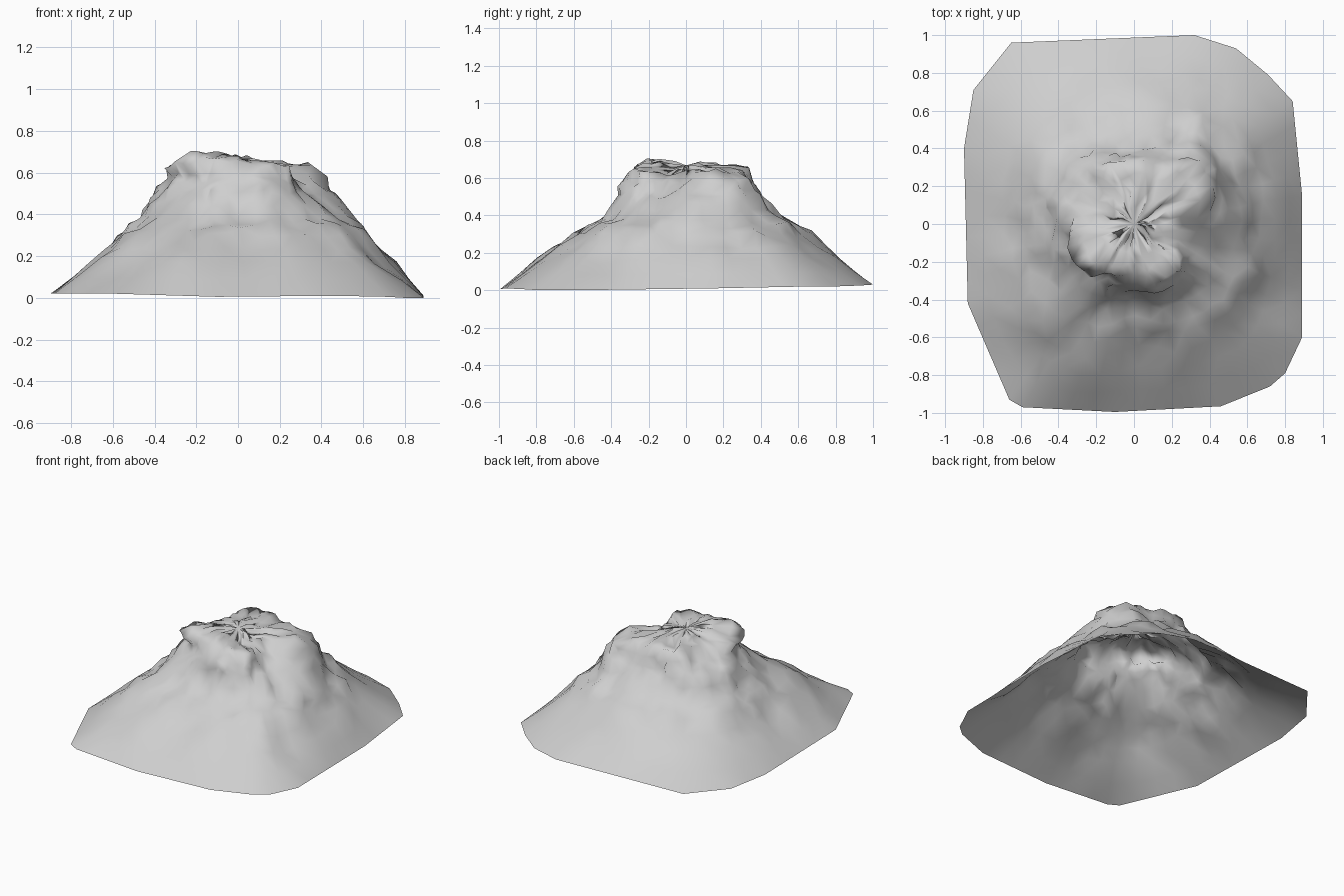
import bpy, bmesh, math, random
from mathutils import Vector, noise

if "Cube" in bpy.data.objects:
    bpy.data.objects.remove(bpy.data.objects["Cube"])

random.seed(4)

# Skirt corners of the mound, counter-clockwise (x, y, z)
SKIRT = [(.89, .15, .01), (.84, .65, .02), (.71, .79, .02), (.54, .93, .025),
         (.32, 1.0, .03), (-.65, .96, .03), (-.85, .71, .025), (-.90, .40, .02),
         (-.88, -.42, .02), (-.66, -.93, .02), (-.59, -.97, .02), (-.10, -.995, .005),
         (.46, -.965, .01), (.72, -.86, .005), (.80, -.79, 0), (.89, -.60, 0)]

# Contour radii every 22.5 degrees from +x, keyed by height
CONTOURS = {
    .17: (.75, .78, .85, .84, .82, .80, .82, .74, .69, .75, .84, .85, .76, .81, .86, .78),
    .30: (.63, .65, .69, .69, .68, .64, .62, .58, .56, .59, .71, .67, .53, .62, .67, .66),
    .38: (.55, .57, .58, .55, .50, .50, .50, .48, .47, .48, .53, .49, .44, .48, .51, .53),
    .50: (.42, .51, .51, .43, .39, .41, .42, .43, .41, .38, .36, .36, .36, .39, .39, .38),
    .58: (.25, .47, .46, .39, .36, .36, .34, .36, .33, .32, .31, .30, .32, .36, .34, .24),
    .635: (.15, .38, .36, .34, .35, .34, .24, .23, .32, .37, .37, .31, .27, .34, .33, .16)}

# Local rock features: x, y, width, height change
FEATURES = [(.67, -.44, .08, -.04), (.60, -.26, .07, .03), (.72, -.22, .05, -.03),
            (-.66, -.47, .06, .03), (-.30, -.58, .09, -.04), (-.15, -.47, .06, -.03),
            (.30, -.48, .06, -.03), (0, -.55, .07, .03), (.43, .55, .06, .03),
            (.44, .65, .05, -.03), (-.05, .67, .09, .02), (-.50, -.38, .07, .02),
            (-.40, -.08, .06, -.03), (-.42, .22, .06, .02), (-.62, -.10, .08, -.02)]

# Summit features on the plateau: a high slab, a ridge and an eastern hollow
SUMMIT = [(-.13, -.16, .17, .065), (0, .10, .12, .035), (.08, .28, .09, .015),
          (.21, -.08, .10, -.05), (.16, -.28, .06, .02), (-.27, .12, .08, -.05)]


def bumps(p, table):
    return sum(h * math.exp(-((p.x - x) ** 2 + (p.y - y) ** 2) / (w * w))
               for x, y, w, h in table)


def contour_radius(row, angle):
    t = (angle / (math.tau / 16)) % 16
    i, f = int(t), t % 1
    f = f * f * (3 - 2 * f)
    return row[i % 16] * (1 - f) + row[(i + 1) % 16] * f


def crag(p):
    """Irregular rock displacement, strongest on the upper slopes."""
    k = min(1, max(0, (p.z - .10) / .2))
    n = noise.noise_vector(p * 6) + .8 * noise.noise_vector(p * 13 + Vector((3, 1, 7)))
    j = Vector([random.uniform(-1, 1) for _ in range(3)])
    lift = bumps(p, FEATURES) if .03 < p.z < .55 else 0
    return p + (n * .025 + j * .012) * k + Vector((0, 0, lift))


# Skirt points, with long spans divided
skirt = []
for a, b in zip(SKIRT, SKIRT[1:] + SKIRT[:1]):
    a, b = Vector(a), Vector(b)
    span = (math.atan2(b.y, b.x) - math.atan2(a.y, a.x)) % math.tau
    steps = max(1, round(span / math.radians(7)))
    skirt += [a.lerp(b, k / steps) for k in range(steps)]

# Each column climbs from the skirt through the contours to the summit
bm = bmesh.new()
columns = []
for s in skirt:
    ang = math.atan2(s.y, s.x)
    d = Vector((math.cos(ang), math.sin(ang), 0))
    keys = [s] + [d * contour_radius(r, ang) + Vector((0, 0, z))
                  for z, r in CONTOURS.items()]
    rim = keys[-1].copy()
    keys[-1].z += .5 * bumps(rim, SUMMIT)
    for f in (.76, .5, .25):      # summit plateau
        q = rim * f
        keys.append(Vector((q.x, q.y, .635 + bumps(q, SUMMIT))))
    path = [keys[0]]
    for i, (a, b) in enumerate(zip(keys, keys[1:])):
        path += [a.lerp(b, .5), b] if i < 5 else [b]
    columns.append([bm.verts.new(crag(p)) for p in path])

centre = Vector((0, 0, .635))
centre.z += bumps(centre, SUMMIT)
peak = bm.verts.new(centre)
for c, n in zip(columns, columns[1:] + columns[:1]):
    for i in range(len(c) - 1):
        bm.faces.new((c[i], n[i], n[i + 1], c[i + 1]))
    bm.faces.new((c[-1], n[-1], peak))
bmesh.ops.triangulate(bm, faces=bm.faces[:])
for f in bm.faces:
    f.smooth = True

mesh = bpy.data.meshes.new("rocky_mound")
bm.to_mesh(mesh)
bm.free()
mound = bpy.data.objects.new("rocky_mound", mesh)
bpy.context.collection.objects.link(mound)

# Plain stone colour
stone = bpy.data.materials.new("grey_stone")
stone.diffuse_color = (.62, .62, .62, 1)
stone.use_nodes = True
stone.node_tree.nodes["Principled BSDF"].inputs["Base Color"].default_value = stone.diffuse_color
mesh.materials.append(stone)
